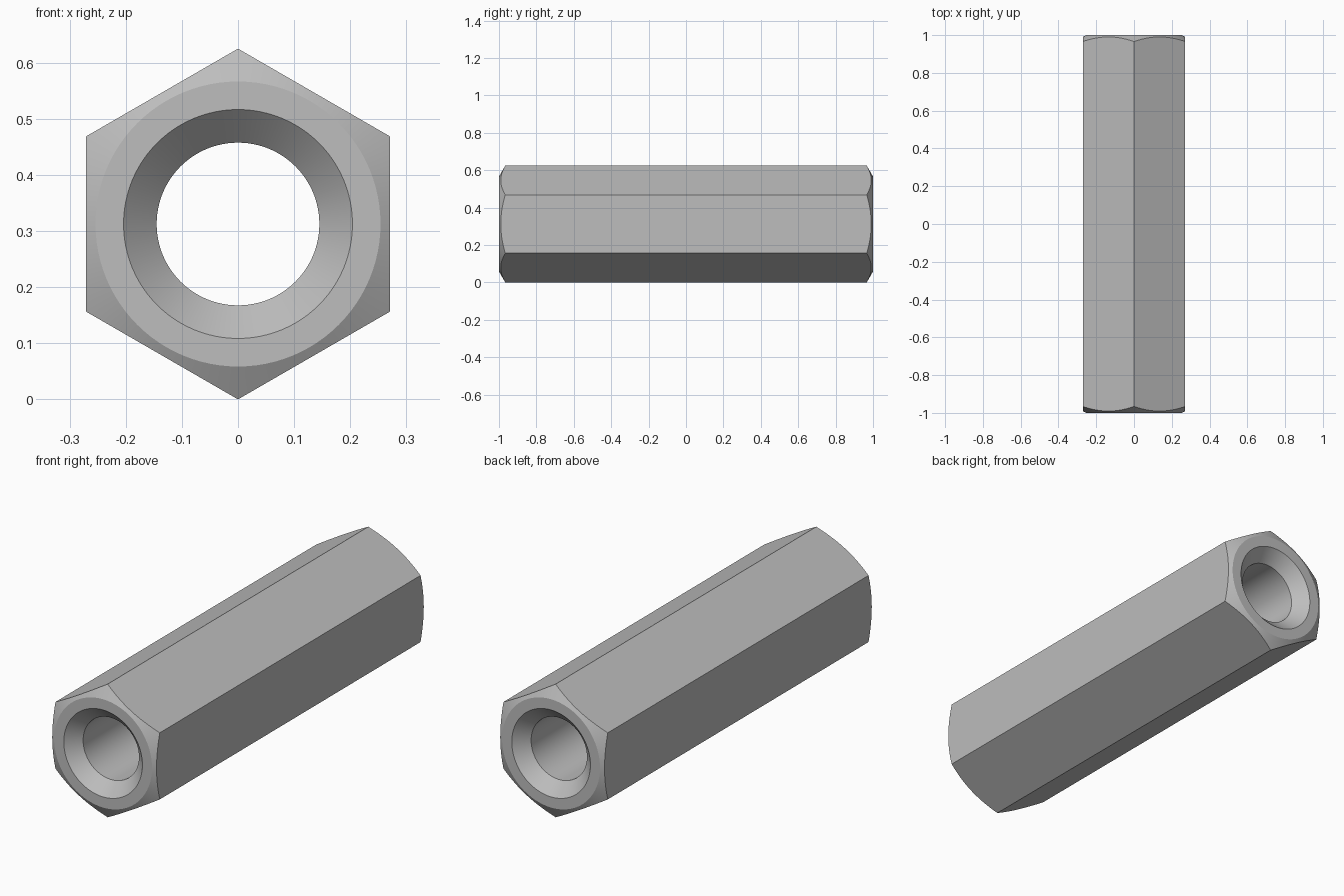
import bpy, bmesh
from math import pi, cos, sin, tan, radians

if "Cube" in bpy.data.objects:
    bpy.data.objects.remove(bpy.data.objects["Cube"], do_unlink=True)

CORNER = 0.3125            # hexagon corner radius
FLAT = CORNER * cos(pi / 6)
BORE, SINK, FACE = 0.145, 0.204, 0.254   # hole, countersink rim, flat end ring
PER_SIDE = 16
N = PER_SIDE * 6

steel = bpy.data.materials.new("steel_grey")
steel.use_nodes = True
colour = (0.51, 0.51, 0.51, 1)
steel.diffuse_color = colour
steel.node_tree.nodes["Principled BSDF"].inputs["Base Color"].default_value = colour

bm = bmesh.new()


def ring(radius, y):
    """Loop of vertices around the y axis; radius and y are functions of the step."""
    verts = []
    for i in range(N):
        a = 2 * pi * i / N
        r = radius(i)
        verts.append(bm.verts.new((r * sin(a), y(r), CORNER + r * cos(a))))
    return verts


def hex_radius(i):
    # Distance to the hexagon outline, with a corner at the top
    return FLAT / cos(2 * pi * (i % PER_SIDE) / N - pi / 6)


def bridge(a, b):
    for i in range(N):
        j = (i + 1) % N
        bm.faces.new((a[i], a[j], b[j], b[i]))


# Both ends: countersink, flat ring and conical chamfer cut into the hexagon
ends = []
for side in (-1, 1):
    bore = ring(lambda i: BORE, lambda r: side * (1 - (SINK - BORE)))
    sink = ring(lambda i: SINK, lambda r: side)
    face = ring(lambda i: FACE, lambda r: side)
    rim = ring(hex_radius, lambda r: side * (1 - (r - FACE) * tan(radians(30))))
    for a, b in ((bore, sink), (sink, face), (face, rim)):
        bridge(a, b)
    ends.append((bore, rim))

# Through hole and the six flat sides
(bore_a, rim_a), (bore_b, rim_b) = ends
bridge(bore_a, bore_b)
for k in range(6):
    span = [(k * PER_SIDE + i) % N for i in range(PER_SIDE + 1)]
    bm.faces.new([rim_a[i] for i in span] + [rim_b[i] for i in reversed(span)])

bmesh.ops.recalc_face_normals(bm, faces=bm.faces[:])
mesh = bpy.data.meshes.new("hex_standoff")
bm.to_mesh(mesh)
bm.free()
mesh.materials.append(steel)
standoff = bpy.data.objects.new("hex_standoff", mesh)
bpy.context.collection.objects.link(standoff)

# Smooth the round surfaces, keep the machined edges crisp
bpy.ops.object.select_all(action="DESELECT")
standoff.select_set(True)
bpy.context.view_layer.objects.active = standoff
bpy.ops.object.shade_smooth_by_angle(angle=radians(25))
